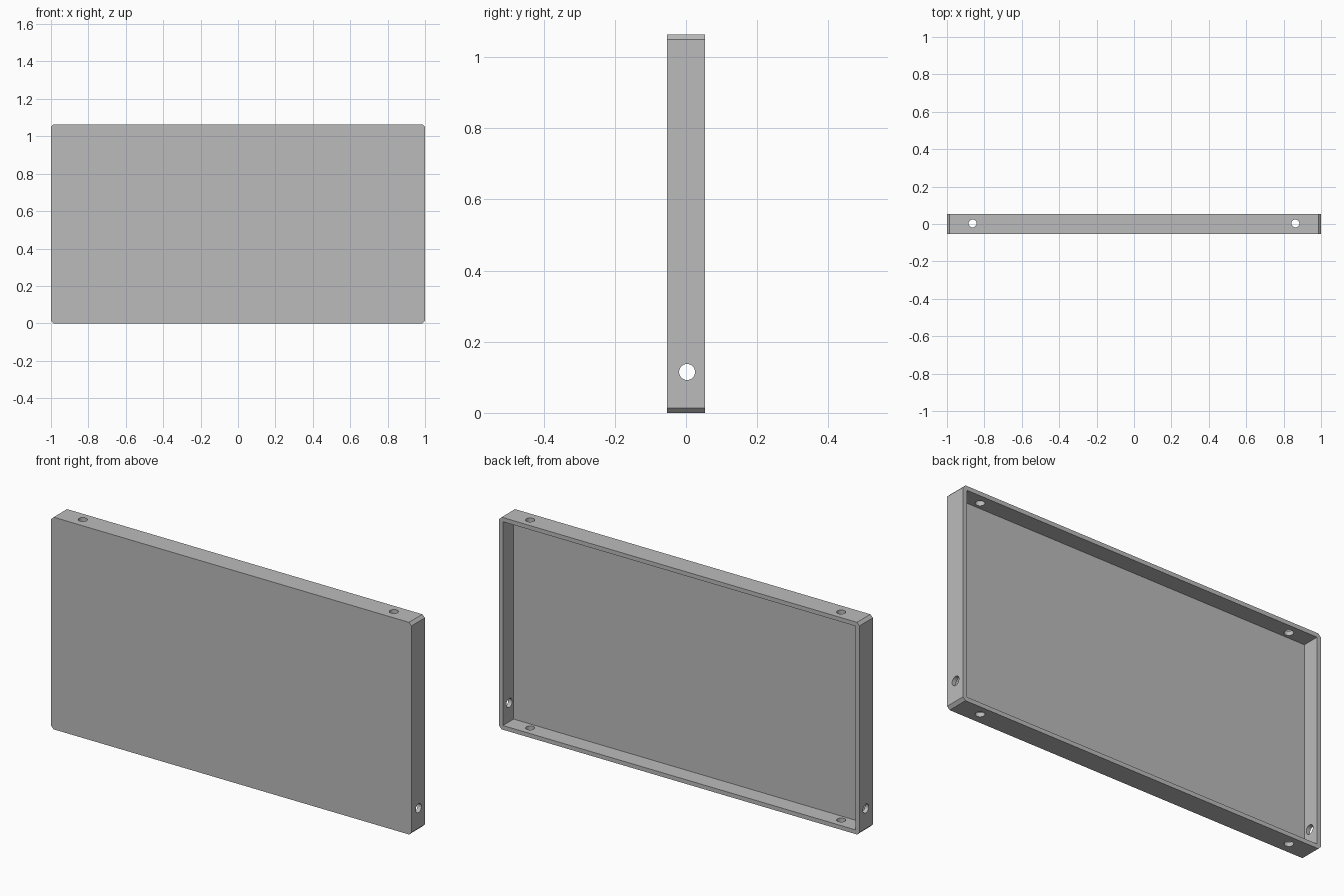
import bpy
import math

if "Cube" in bpy.data.objects:
    bpy.data.objects.remove(bpy.data.objects["Cube"])

WIDTH, DEPTH, HEIGHT = 2.0, 0.106, 1.064
WALL, CHAMFER = 0.021, 0.014
HOLE_Y = 0.003

grey = bpy.data.materials.new("plain grey")
grey.use_nodes = True
colour = (0.5, 0.5, 0.5, 1)
grey.diffuse_color = colour
grey.node_tree.nodes["Principled BSDF"].inputs["Base Color"].default_value = colour


def box(name, size, location):
    bpy.ops.mesh.primitive_cube_add(size=1, location=location)
    obj = bpy.context.object
    obj.name = name
    obj.scale = size
    bpy.ops.object.transform_apply(location=False, rotation=False, scale=True)
    return obj


def rod(name, radius, length, location, rotation):
    bpy.ops.mesh.primitive_cylinder_add(vertices=32, radius=radius, depth=length,
                                        location=location, rotation=rotation)
    obj = bpy.context.object
    obj.name = name
    return obj


def cut(target, cutter):
    mod = target.modifiers.new("cut", 'BOOLEAN')
    mod.operation = 'DIFFERENCE'
    mod.solver = 'EXACT'
    mod.object = cutter
    bpy.context.view_layer.objects.active = target
    bpy.ops.object.modifier_apply(modifier=mod.name)
    bpy.data.objects.remove(cutter)


# Panel body, with the four corner edges that run front to back chamfered
panel = box("panel_tray", (WIDTH, DEPTH, HEIGHT), (0, 0, HEIGHT / 2))
panel.data.materials.append(grey)
weights = panel.data.attributes.new("bevel_weight_edge", 'FLOAT', 'EDGE')
for edge in panel.data.edges:
    a, b = (panel.data.vertices[i].co for i in edge.vertices)
    weights.data[edge.index].value = 1.0 if abs(a.y - b.y) > DEPTH / 2 else 0.0
bevel = panel.modifiers.new("chamfer", 'BEVEL')
bevel.limit_method = 'WEIGHT'
bevel.width = CHAMFER
bevel.segments = 1
bpy.context.view_layer.objects.active = panel
bpy.ops.object.modifier_apply(modifier=bevel.name)

# Hollow open to the back
cut(panel, box("hollow_cutter", (WIDTH - 2 * WALL, DEPTH, HEIGHT - 2 * WALL),
               (0, WALL, HEIGHT / 2)))

# Holes through the top and bottom walls
for side in (-1, 1):
    cut(panel, rod("vertical_hole_cutter", 0.021, HEIGHT * 1.2,
                   (side * 0.863, HOLE_Y, HEIGHT / 2), (0, 0, 0)))

# Hole through the left and right walls
cut(panel, rod("side_hole_cutter", 0.0225, WIDTH * 1.2,
               (0, HOLE_Y, 0.115), (0, math.pi / 2, 0)))
